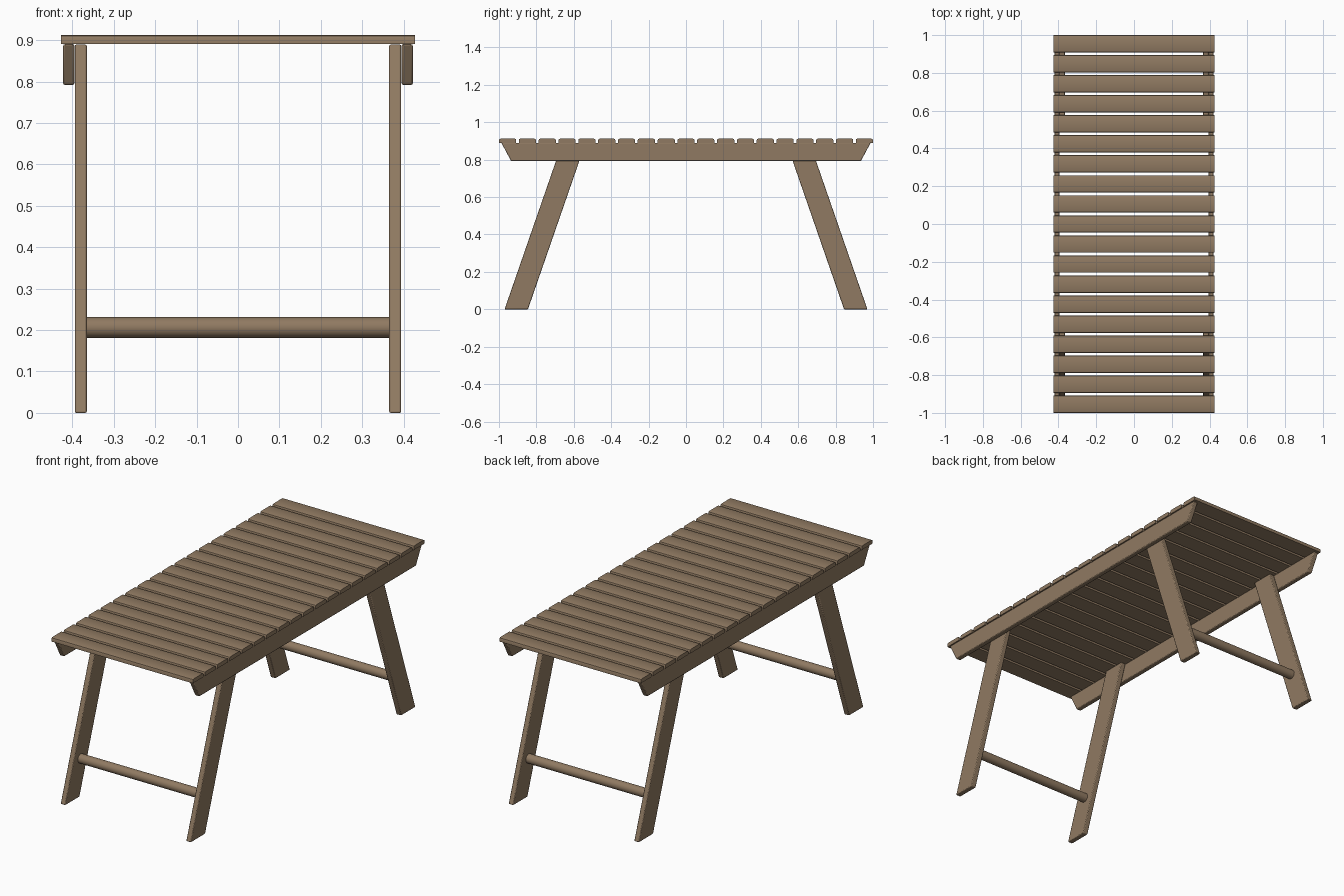
import bpy, bmesh, math

if "Cube" in bpy.data.objects:
    bpy.data.objects.remove(bpy.data.objects["Cube"])

wood = bpy.data.materials.new("brown wood")
wood.diffuse_color = (0.28, 0.195, 0.122, 1)
wood.use_nodes = True
wood.node_tree.nodes["Principled BSDF"].inputs["Base Color"].default_value = wood.diffuse_color


def finish(obj, bevel=0.0, segments=2):
    obj.data.materials.append(wood)
    if bevel:
        m = obj.modifiers.new("bevel", 'BEVEL')
        m.width, m.segments = bevel, segments
        m.limit_method = 'ANGLE'
        m.angle_limit = math.radians(30)
    bpy.ops.object.select_all(action='DESELECT')
    obj.select_set(True)
    bpy.context.view_layer.objects.active = obj
    bpy.ops.object.shade_smooth_by_angle(angle=math.radians(35))


def extrude_profile(name, yz, x0, x1, bevel=0.0):
    """Extrude a (y, z) outline along x."""
    bm = bmesh.new()
    face = bm.faces.new([bm.verts.new((x0, y, z)) for y, z in yz])
    ext = bmesh.ops.extrude_face_region(bm, geom=[face])
    for v in ext["geom"]:
        if isinstance(v, bmesh.types.BMVert):
            v.co.x = x1
    bmesh.ops.recalc_face_normals(bm, faces=bm.faces)
    mesh = bpy.data.meshes.new(name)
    bm.to_mesh(mesh)
    bm.free()
    obj = bpy.data.objects.new(name, mesh)
    bpy.context.collection.objects.link(obj)
    finish(obj, bevel)
    return obj


# Table top slats with eased upper edges
N, W = 19, 0.092
Z0, Z1, C = 0.89, 0.912, 0.008
for i in range(N):
    y = -1 + W / 2 + i * (2 - W) / (N - 1)
    h = W / 2
    outline = [(y - h, Z0), (y + h, Z0), (y + h, Z1 - C), (y + h - 0.3 * C, Z1 - 0.3 * C),
               (y + h - C, Z1), (y - h + C, Z1), (y - h + 0.3 * C, Z1 - 0.3 * C), (y - h, Z1 - C)]
    extrude_profile(f"slat_{i + 1}", outline, -0.427, 0.427)

for sx, side in ((-1, "left"), (1, "right")):
    # Side rails with slanted ends
    extrude_profile(f"{side}_rail",
                    [(-0.987, 0.89), (0.987, 0.89), (0.935, 0.792), (-0.935, 0.792)],
                    sx * 0.395, sx * 0.422, 0.004)
    # Splayed legs
    for sy, end in ((-1, "front"), (1, "back")):
        extrude_profile(f"{end}_{side}_leg",
                        [(sy * 0.845, 0), (sy * 0.97, 0), (sy * 0.662, 0.889), (sy * 0.537, 0.889)],
                        sx * 0.365, sx * 0.394, 0.004)

# Round stretchers between each pair of legs
for sy, end in ((-1, "front"), (1, "back")):
    bpy.ops.mesh.primitive_cylinder_add(vertices=32, radius=0.025, depth=0.74,
                                        location=(0, sy * 0.836, 0.206),
                                        rotation=(0, math.pi / 2, 0))
    bar = bpy.context.object
    bar.name = f"{end}_stretcher"
    finish(bar)
